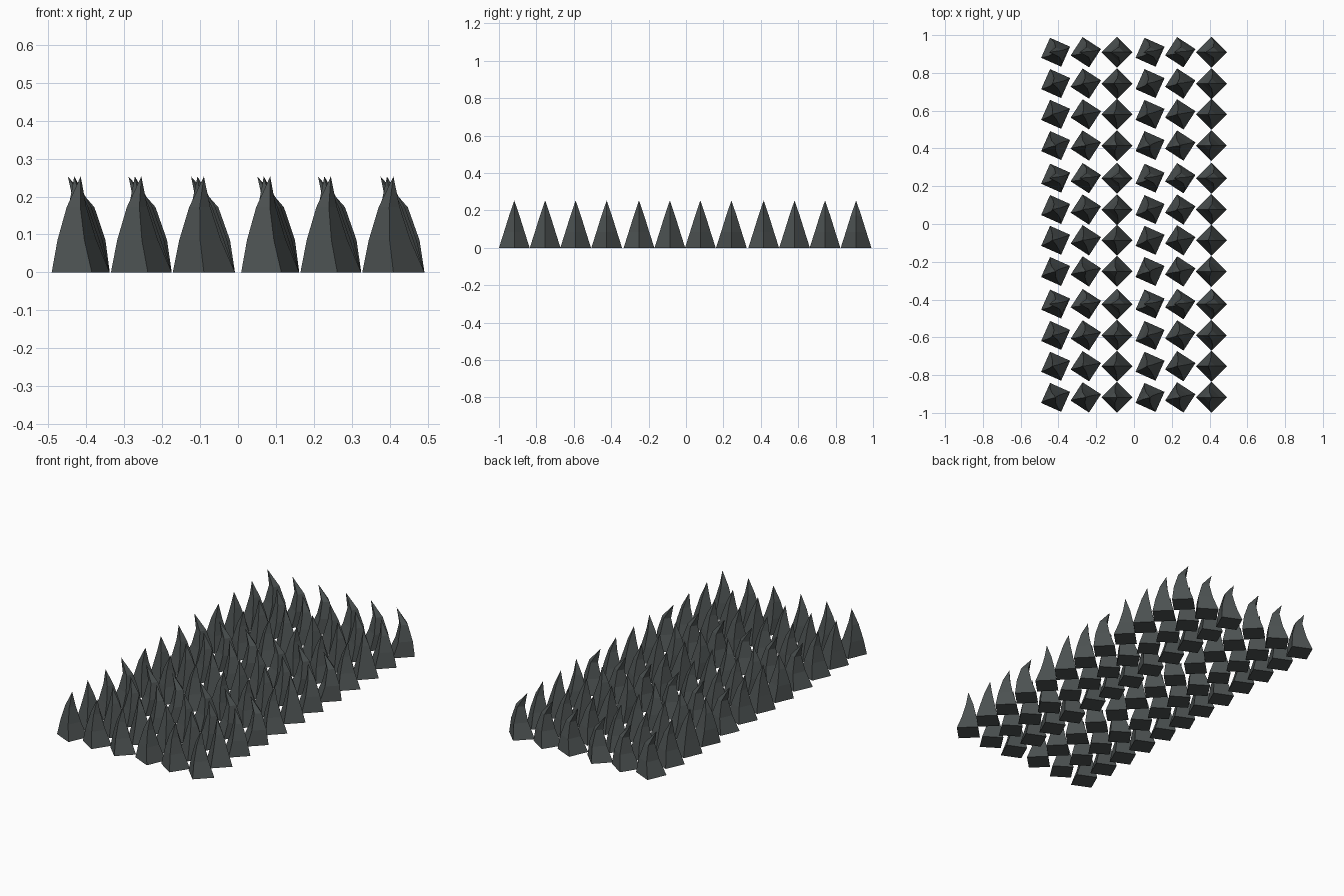
import bpy, bmesh, math

if "Cube" in bpy.data.objects:
    bpy.data.objects.remove(bpy.data.objects["Cube"])

# Single dark stone/metal colour
mat = bpy.data.materials.new("dark_grey")
mat.diffuse_color = (0.073, 0.084, 0.084, 1)
mat.use_nodes = True
mat.node_tree.nodes["Principled BSDF"].inputs["Base Color"].default_value = mat.diffuse_color

R = 0.082                          # half diagonal of the square base
COL_X = [-0.415, -0.255, -0.09]    # one block of columns, repeated every 0.5
COL_TURN = [21, 12, 0]             # turn of each column in degrees
ROW_Y = [-0.918, -0.753, -0.59, -0.424]   # one block of rows, repeated every 2/3
# sideways bend of each row: lower ring, upper ring, tip
ROW_BEND = [(-0.010, -0.011, 0.0), (-0.002, -0.006, -0.017),
            (0.006, 0.002, -0.017), (0.014, 0.010, -0.034)]


def spike(name, x, y, turn, bend):
    """Four-sided bent spike: base, two rings and a tip."""
    bm = bmesh.new()
    rings = []
    for z, r, dx in ((0, R, 0), (0.085, R * 0.67, bend[0]), (0.172, R * 0.34, bend[1])):
        ring = []
        for i in range(4):
            a = math.radians(turn + 90 * i)
            ring.append(bm.verts.new((r * math.cos(a) + dx, r * math.sin(a), z)))
        rings.append(ring)
    tip = bm.verts.new((bend[2], 0, 0.253))
    for i in range(4):
        j = (i + 1) % 4
        for lo, hi in zip(rings, rings[1:]):
            bm.faces.new((lo[i], lo[j], hi[j], hi[i]))
        bm.faces.new((rings[-1][i], rings[-1][j], tip))
    bm.faces.new(rings[0][::-1])
    me = bpy.data.meshes.new(name)
    bm.to_mesh(me)
    bm.free()
    me.materials.append(mat)
    ob = bpy.data.objects.new(name, me)
    ob.location = (x, y, 0)
    bpy.context.collection.objects.link(ob)


# Field of spikes: 6 columns by 12 rows
for c in range(6):
    for r in range(12):
        spike(f"spike_{c + 1}_{r + 1}",
              COL_X[c % 3] + 0.5 * (c // 3),
              ROW_Y[r % 4] + (r // 4) * 2 / 3,
              COL_TURN[c % 3], ROW_BEND[r % 4])
